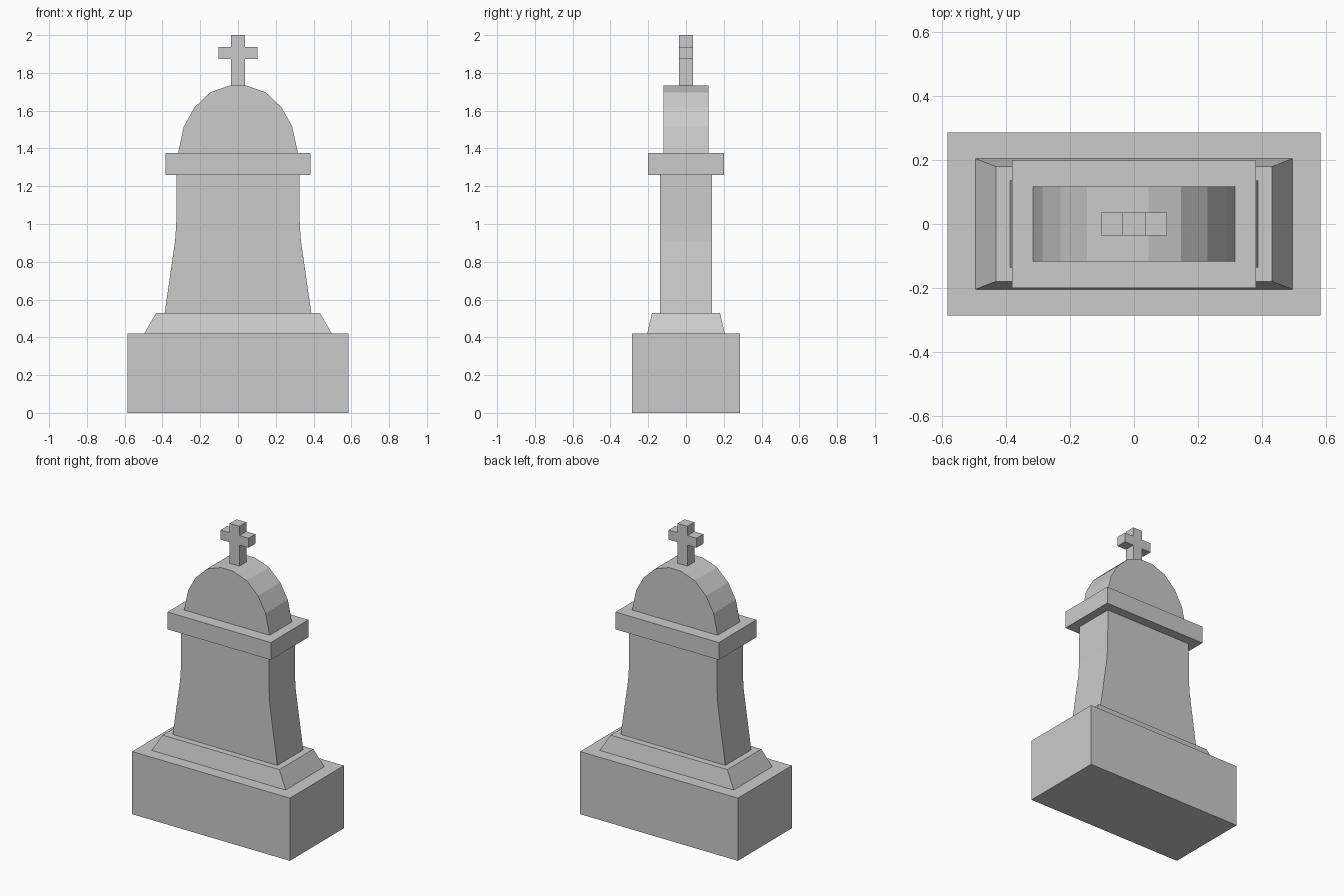
import bpy

cube = bpy.data.objects.get("Cube")
if cube:
    bpy.data.objects.remove(cube, do_unlink=True)

stone = bpy.data.materials.new("grey stone")
stone.use_nodes = True
GREY = (0.6, 0.6, 0.6, 1)
stone.diffuse_color = GREY
stone.node_tree.nodes["Principled BSDF"].inputs["Base Color"].default_value = GREY


def add_mesh(name, verts, faces):
    mesh = bpy.data.meshes.new(name)
    mesh.from_pydata(verts, [], faces)
    mesh.materials.append(stone)
    obj = bpy.data.objects.new(name, mesh)
    bpy.context.collection.objects.link(obj)
    return obj


def slab(name, z0, z1, bottom, top=None):
    """Block with half sizes at the bottom and, if tapered, at the top."""
    corners = [(-1, -1), (1, -1), (1, 1), (-1, 1)]
    verts = [(sx * hx, sy * hy, z)
             for z, (hx, hy) in ((z0, bottom), (z1, top or bottom))
             for sx, sy in corners]
    sides = [(i, (i + 1) % 4, (i + 1) % 4 + 4, i + 4) for i in range(4)]
    return add_mesh(name, verts, [(3, 2, 1, 0), (4, 5, 6, 7)] + sides)


def mirrored_profile(name, half, depth):
    """Extrude a right-hand outline, listed bottom to top, mirrored in x."""
    outline = half + [(-x, z) for x, z in reversed(half)]
    n = len(outline)
    verts = [(x, y, z) for y in (-depth, depth) for x, z in outline]
    faces = [tuple(range(n)), tuple(reversed(range(n, 2 * n)))]
    faces += [(i, i + n, (i + 1) % n + n, (i + 1) % n) for i in range(n)]
    return add_mesh(name, verts, faces)


# Stepped foot
slab("base_block", 0, 0.42, (0.585, 0.286))
slab("sloped_plinth", 0.42, 0.53, (0.497, 0.205), (0.433, 0.18))

# Flared body and its cornice
mirrored_profile("flared_body", [(0.388, 0.53), (0.333, 0.91), (0.327, 1.0), (0.325, 1.26)], 0.137)
slab("cornice", 1.26, 1.376, (0.383, 0.2))

# Rounded head
mirrored_profile("rounded_head", [(0.317, 1.376), (0.287, 1.516), (0.231, 1.617),
                                  (0.147, 1.697), (0.045, 1.733)], 0.118)

# Cross on top
mirrored_profile("cross", [(0.036, 1.733), (0.036, 1.874), (0.103, 1.874),
                           (0.103, 1.938), (0.036, 1.938), (0.036, 2.0)], 0.036)
